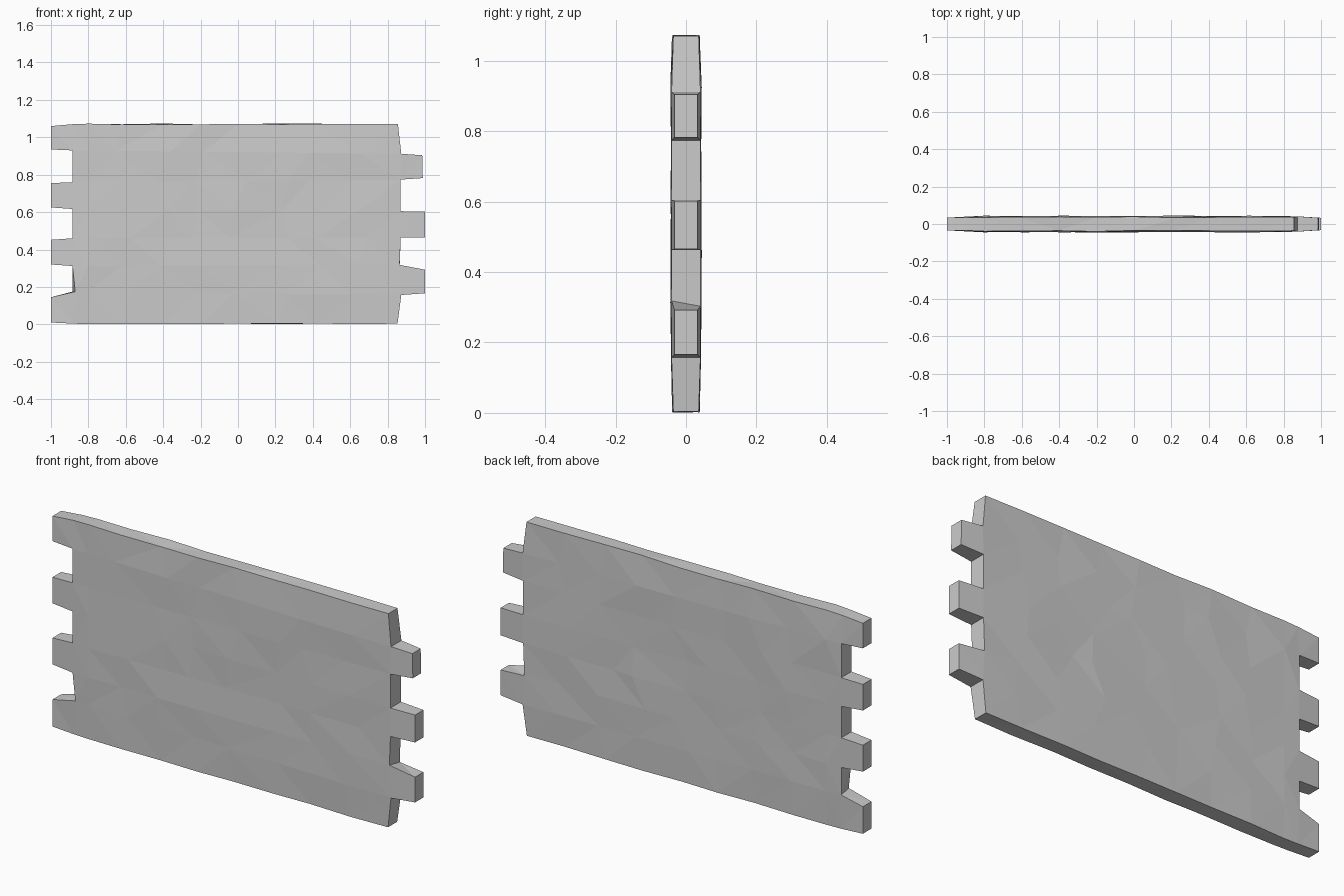
import bpy, bmesh, random

if "Cube" in bpy.data.objects:
    bpy.data.objects.remove(bpy.data.objects["Cube"])

random.seed(4)

# Row heights at the left tips, left body edge, right body edge and right tips
left_tip = [0.01, 0.145, 0.32, 0.452, 0.625, 0.755, 0.935, 1.06]
left_edge = [0.004, 0.175, 0.312, 0.46, 0.617, 0.76, 0.93, 1.07]
right_edge = [0.004, 0.157, 0.318, 0.463, 0.605, 0.774, 0.912, 1.07]
right_tip = [0.0, 0.166, 0.292, 0.465, 0.602, 0.782, 0.904, 1.07]
right_x = [0.853, 0.873, 0.864, 0.87, 0.87, 0.87, 0.873, 0.855]
right_tip_x = [1, 1, 1, 1, 1, 0.988, 0.985, 1]
inner_x = [-0.8, -0.62, -0.4, -0.2, 0.0, 0.22, 0.42, 0.65]
cols, rows = len(inner_x) + 4, 8

bm = bmesh.new()


def position(c, r, side):
    """Point of the slightly uneven panel grid; side -1 is front, 1 is back."""
    if c == 0:
        return (-1.0, side * 0.034, left_tip[r])
    if c == cols - 1:
        return (right_tip_x[r], side * 0.033, right_tip[r])
    half = 0.036 if r in (0, rows - 1) else 0.041
    if c == 1:
        x = -0.87 if (r == 1 and side < 0) else -0.885
        return (x, side * (half - 0.001), left_edge[r])
    if c == cols - 2:
        z = right_edge[r] - (0.015 if r == 2 and side > 0 else 0)
        return (right_x[r], side * half, z)
    x = inner_x[c - 2]
    t = (x + 0.885) / 1.755
    z = left_edge[r] * (1 - t) + right_edge[r] * t
    if r == 0:
        z = random.uniform(0.0, 0.005)
    elif r == rows - 1:
        z += random.uniform(-0.002, 0.004)
    else:
        x += random.uniform(-0.05, 0.05) if c > 2 else 0
    return (x, side * (half + random.uniform(-0.002, 0.004)), z)


def has_cell(c, r):
    """Left tabs sit on even rows, right tabs on odd rows."""
    if c == 0:
        return r % 2 == 0
    if c == cols - 2:
        return r % 2 == 1
    return True


# Front and back sheets with finger tabs
verts = {(c, r, s): bm.verts.new(position(c, r, s))
         for c in range(cols) for r in range(rows) for s in (-1, 1)}
for c in range(cols - 1):
    for r in range(rows - 1):
        if has_cell(c, r):
            for s in (-1, 1):
                loop = [verts[c, r, s], verts[c + 1, r, s],
                        verts[c + 1, r + 1, s], verts[c, r + 1, s]]
                bm.faces.new(loop if s < 0 else loop[::-1])

# Rim joining the two sheets
keys = {v: k for k, v in verts.items()}
outline = [e for e in bm.edges if e.is_boundary and keys[e.verts[0]][2] < 0]
for e in outline:
    a, b = e.verts
    ka, kb = keys[a], keys[b]
    bm.faces.new((a, b, verts[kb[0], kb[1], 1], verts[ka[0], ka[1], 1]))

bmesh.ops.delete(bm, geom=[v for v in bm.verts if not v.link_faces], context='VERTS')
bmesh.ops.triangulate(bm, faces=bm.faces[:])
bmesh.ops.recalc_face_normals(bm, faces=bm.faces[:])

mesh = bpy.data.meshes.new("wall_panel")
bm.to_mesh(mesh)
bm.free()
panel = bpy.data.objects.new("wall_panel", mesh)
bpy.context.collection.objects.link(panel)
